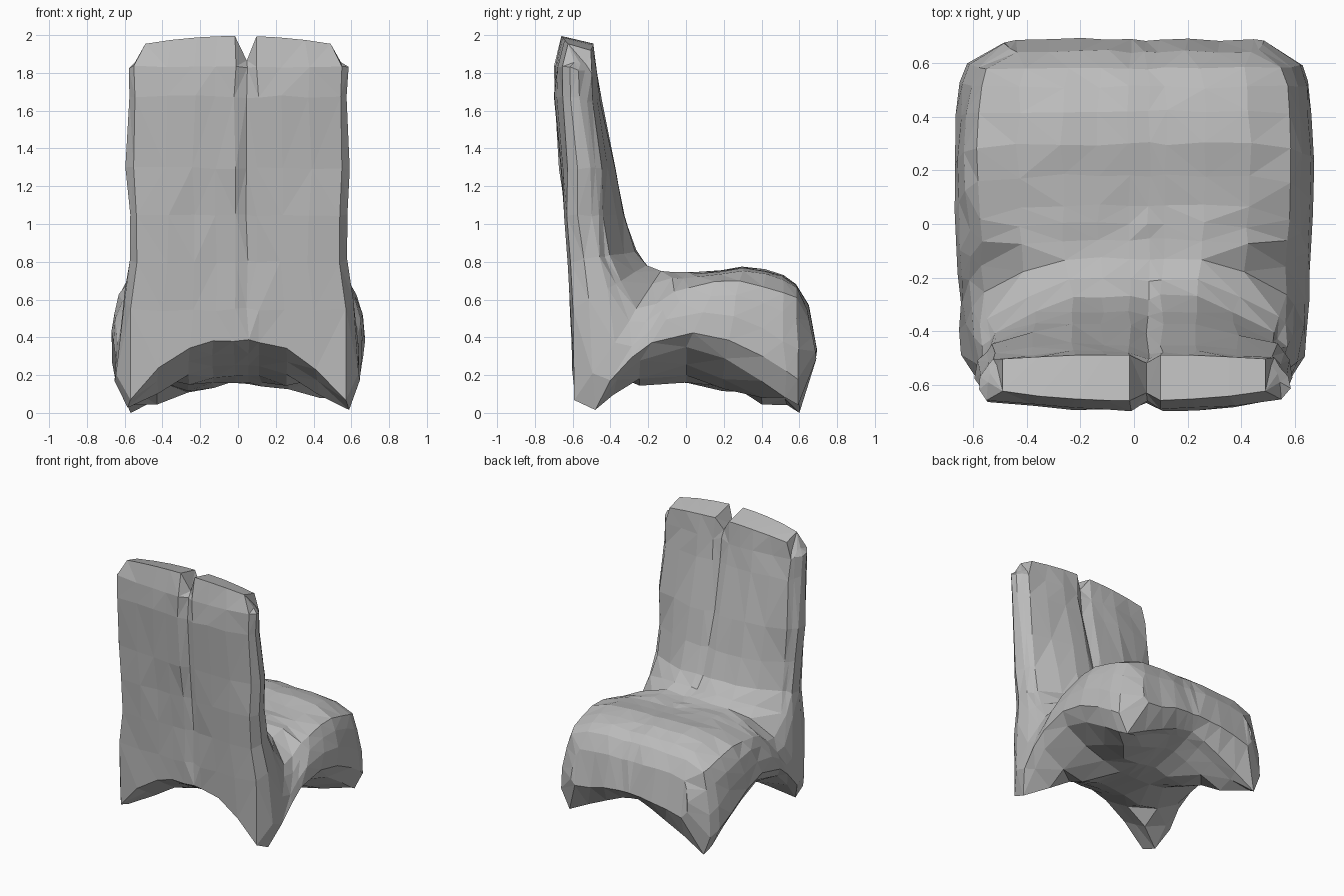
import bpy
import bmesh
import random
from mathutils import Vector

cube = bpy.data.objects.get("Cube")
if cube:
    bpy.data.objects.remove(cube, do_unlink=True)
random.seed(4)

# Upholstery colour
grey = bpy.data.materials.new("soft_grey")
grey.use_nodes = True
color = (0.5, 0.5, 0.5, 1)
grey.diffuse_color = color
bsdf = grey.node_tree.nodes["Principled BSDF"]
bsdf.inputs["Base Color"].default_value = color
bsdf.inputs["Roughness"].default_value = 0.9

# Slices along the L-shaped chair, from the top of the back to the seat lip:
# outer y, outer z (None = underside), inner (y, z), half width,
# fullness of the inner edge, groove depth
slices = [
    (-.66, 2.0, (-.49, 1.96), .545, .8, .03),
    (-.695, 1.84, (-.475, 1.80), .58, .75, .035),
    (-.70, 1.68, (-.45, 1.65), .58, .65, .035),
    (-.67, 1.3, (-.38, 1.3), .592, .45, .03),
    (-.64, 1.05, (-.33, 1.05), .575, .3, .02),
    (-.62, .80, (-.27, .86), .575, .2, .015),
    (-.61, .55, (-.21, .78), .605, .3, .01),
    (-.60, None, (-.13, .75), .64, .45, 0),
    (-.49, None, (-.06, .745), .65, .55, 0),
    (-.38, None, (0, .745), .65, .65, 0),
    (-.25, None, (.07, .745), .655, .7, 0),
    (0, None, (.18, .755), .665, .72, 0),
    (.20, None, (.30, .775), .67, .72, 0),
    (.40, None, (.42, .76), .66, .72, 0),
    (.53, None, (.51, .73), .65, .75, 0),
    (.60, None, (.58, .68), .625, .8, 0),
    (.69, .35, (.645, .57), .49, .85, 0),
]
BACK = 7  # number of slices in the backrest


def underside(u, y):
    """Belly height: ridges run down to four feet, with arches between them."""
    drop = .13 if u > 0 and y > 0 else .17
    u = min(abs(u) / .9, 1)
    v = min(abs(y) / (.58 if y > 0 else .5), 1)
    m = min(u, v)
    z = .16 - drop * (m if y > 0 else m ** 3)
    z += .18 * max(u * u - v * v, 0)
    z += (.12 if y > 0 else .17) * max(v * v - u * u, 0)
    return z + max(-.55 - y, 0) * 1.2


# Stations across the width, with the centre seam at the slightly offset groove
across = [-.9, -.65, -.4, -.2, -.03, .085, .18, .4, .65, .9]
GROOVE = 5
n = len(across)


def ring_shape(k, edge):
    """Outline of one slice: (u across, t from -1 outer to 1 inner)."""
    wide = .94 if 0 < k < BACK else .9
    slim = .9 if k < BACK else .88
    shoulder = .4 if k <= BACK else .2
    inner, outer = [], []
    for u in across:
        sign = 1 if u > 0 else -1
        if abs(u) > .8:
            inner.append((sign * slim, edge))
            outer.append((sign * wide, -.95))
        else:
            inner.append((u, 1 - (1 - edge) * shoulder * (abs(u) > .5)))
            outer.append((u, -1))
    side = [(.94, edge * .55), (.985, -.05), (1, -.55)]
    return inner + side + outer[::-1] + [(-u, t) for u, t in reversed(side)]


bm = bmesh.new()
rings = []
for k, (oy, oz, i, w, edge, groove) in enumerate(slices):
    ring = []
    for j, (u, t) in enumerate(ring_shape(k, edge)):
        low = Vector((0, oy, underside(u, oy) if oz is None else oz))
        if k < 4:
            low.y += .04 * u * u
        elif k == len(slices) - 1:
            low.z -= .09 * u * u
        high = Vector((0, i[0], i[1]))
        p = low.lerp(high, (t + 1) / 2)
        p.x = u * w
        # Seam pressed into both faces of the back
        if j in (GROOVE, n + 3 + n - 1 - GROOVE):
            p += (low - high).normalized() * groove * t
            if k == 0:
                p.z = 1.87
        elif k == 0:
            p.z -= .05 * u * u + (.08 if abs(u) > .91 else 0)
        if k > 0:
            p += Vector([random.uniform(-.007, .007) for _ in range(3)])
        ring.append(bm.verts.new(p))
    rings.append(ring)

# Skin between neighbouring slices
size = len(rings[0])
for a, b in zip(rings, rings[1:]):
    for j in range(size):
        m = (j + 1) % size
        bm.faces.new((a[j], a[m], b[m], b[j]))

# Close both ends with strips joining the inner and outer faces
for ring in (rings[0], rings[-1]):
    back = list(reversed(ring[n + 3:2 * n + 3]))
    for j in range(n - 1):
        bm.faces.new((ring[j], ring[j + 1], back[j + 1], back[j]))
    bm.faces.new(ring[n - 1:n + 4])
    bm.faces.new(ring[2 * n + 2:] + ring[:1])

# Uneven facets, resting on the ground
bmesh.ops.triangulate(bm, faces=bm.faces[:], quad_method='SHORT_EDGE')
bmesh.ops.recalc_face_normals(bm, faces=bm.faces[:])
base = min(v.co.z for v in bm.verts)
for v in bm.verts:
    v.co.z -= base

mesh = bpy.data.meshes.new("chair_body")
bm.to_mesh(mesh)
bm.free()
mesh.materials.append(grey)
chair = bpy.data.objects.new("chair_body", mesh)
bpy.context.collection.objects.link(chair)
